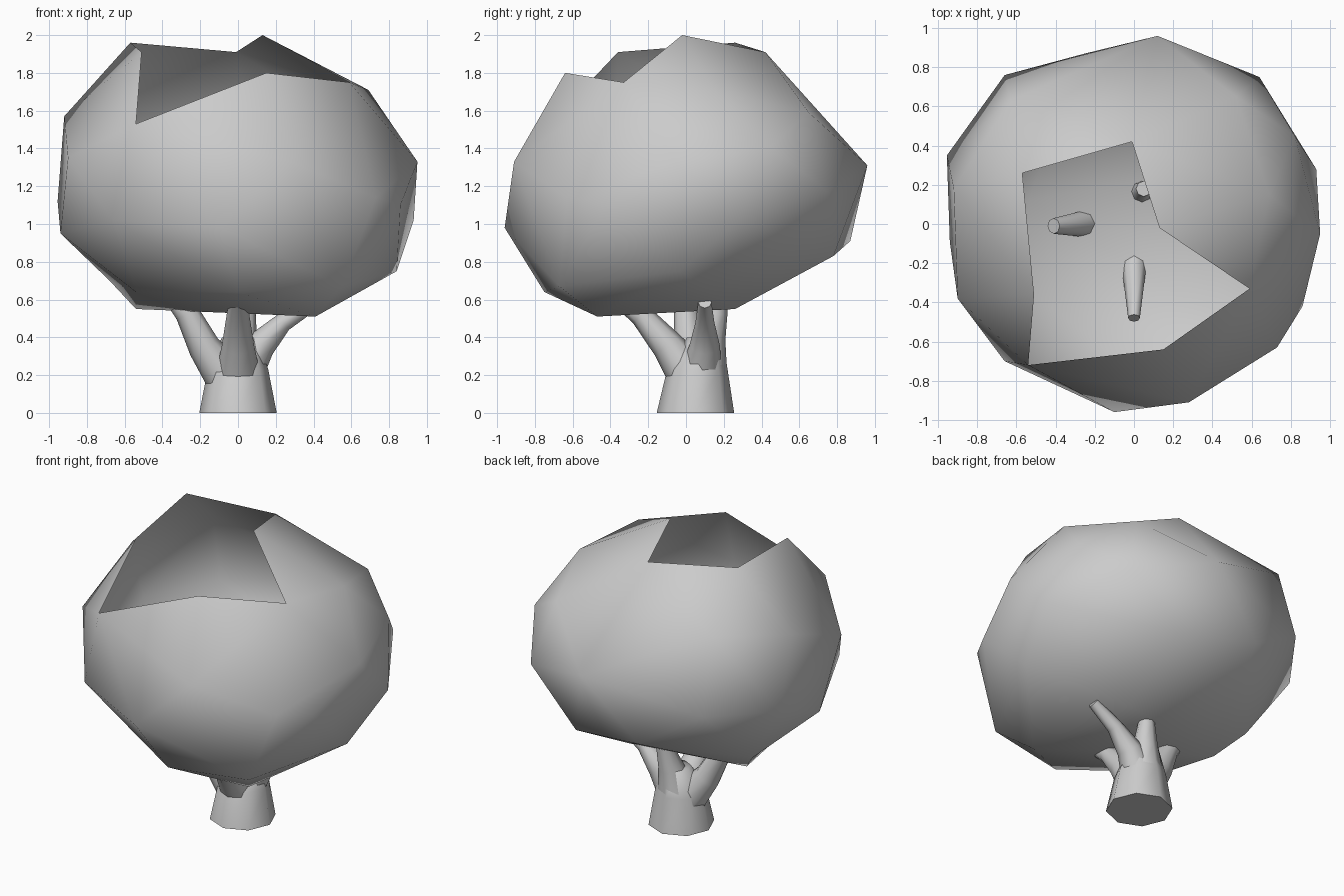
import bpy, bmesh, math
from mathutils import Vector

if "Cube" in bpy.data.objects:
    bpy.data.objects.remove(bpy.data.objects["Cube"])


def finish(name, bm):
    mesh = bpy.data.meshes.new(name)
    bm.to_mesh(mesh)
    bm.free()
    for p in mesh.polygons:
        p.use_smooth = True
    ob = bpy.data.objects.new(name, mesh)
    bpy.context.collection.objects.link(ob)
    return ob


# Canopy: faceted round shell; the first seven points form the open rim
rim = [(-.57, .26, 1.96), (-.01, .42, 1.91), (.13, -.02, 2.0), (.59, -.33, 1.75),
       (.15, -.64, 1.80), (-.54, -.72, 1.53), (-.51, -.36, 1.91)]
shoulder = [(.69, .15, 1.71), (.52, .65, 1.59), (-.63, .63, 1.65), (-.92, .18, 1.57)]
middle = [(.12, .96, 1.31), (.64, .75, 1.17), (.82, .45, 1.41), (.93, .28, 1.02),
          (.95, -.05, 1.33), (.86, -.42, 1.10), (.73, -.63, 1.14), (.28, -.91, 1.33),
          (-.10, -.96, .98), (-.66, -.70, 1.02), (-.90, -.38, 1.35), (-.955, .35, 1.12),
          (-.66, .76, 1.16)]
lower = [(.84, -.03, .75), (.28, .78, .83), (-.25, .87, .91), (-.94, -.09, .95),
         (.55, -.67, .67), (.41, -.47, .51), (.25, .26, .55), (-.54, .12, .55),
         (-.68, .26, .70), (-.54, -.34, .64), (0, -.75, .64)]
points = [Vector(p) for p in rim + shoulder + middle + lower]

# Triangulate the points as directions on a sphere, then restore positions
bm = bmesh.new()
centre = Vector((0, 0, 1.25))
for p in points:
    d = p - centre
    bm.verts.new(Vector((d.x / .95, d.y / .95, d.z / .75)).normalized())
bmesh.ops.convex_hull(bm, input=bm.verts[:])
bm.verts.index_update()
bmesh.ops.recalc_face_normals(bm, faces=bm.faces[:])
for v, p in zip(bm.verts, points):
    v.co = p

# Cut the opening, keeping the two triangles that lie outside the rim
keep = [{1, 2, 3}, {0, 5, 6}]
hole = []
for f in bm.faces:
    ids = {v.index for v in f.verts}
    if max(ids) < len(rim) and ids not in keep:
        hole.append(f)
bmesh.ops.delete(bm, geom=hole, context='FACES')
finish("canopy", bm)


# Tapered tube through (x, y, z, radius) stations
def tube(name, path, sides=6, flat=False):
    bm = bmesh.new()
    rings = []
    for i, (x, y, z, r) in enumerate(path):
        a = Vector(path[max(i - 1, 0)][:3])
        b = Vector(path[min(i + 1, len(path) - 1)][:3])
        t = Vector((0, 0, 1)) if flat else (b - a).normalized()
        rot = Vector((0, 0, 1)).rotation_difference(t)
        rings.append([bm.verts.new(Vector((x, y, z)) + rot @ Vector(
            (r * math.cos(k * math.tau / sides), r * math.sin(k * math.tau / sides), 0)))
            for k in range(sides)])
    for lo, hi in zip(rings, rings[1:]):
        for k in range(sides):
            n = (k + 1) % sides
            bm.faces.new((lo[k], lo[n], hi[n], hi[k]))
    if flat:
        bm.faces.new(rings[0][::-1])
    bm.faces.new(rings[-1])
    ob = finish(name, bm)
    bpy.ops.object.select_all(action='DESELECT')
    ob.select_set(True)
    bpy.context.view_layer.objects.active = ob
    bpy.ops.object.shade_smooth_by_angle(angle=math.radians(75))


# Trunk and its four forking branches
tube("trunk", [(0, .05, 0, .205), (0, .06, .23, .16), (.01, .10, .40, .095)], 8, True)
tube("left_branch", [(-.05, .05, .18, .12), (-.18, .02, .35, .085),
                     (-.27, 0, .53, .065), (-.41, -.01, .70, .04)], 8)
tube("front_branch", [(0, .02, .20, .12), (0, -.10, .36, .085),
                      (0, -.24, .52, .06), (0, -.48, .70, .03)], 8)
tube("right_branch", [(.03, .08, .22, .11), (.12, .10, .36, .08),
                      (.24, .10, .48, .05), (.41, .10, .585, .035)], 8)
tube("back_branch", [(.0, .10, .22, .12), (.02, .13, .40, .08),
                     (.04, .165, .53, .055), (.05, .18, .66, .04)], 8)
